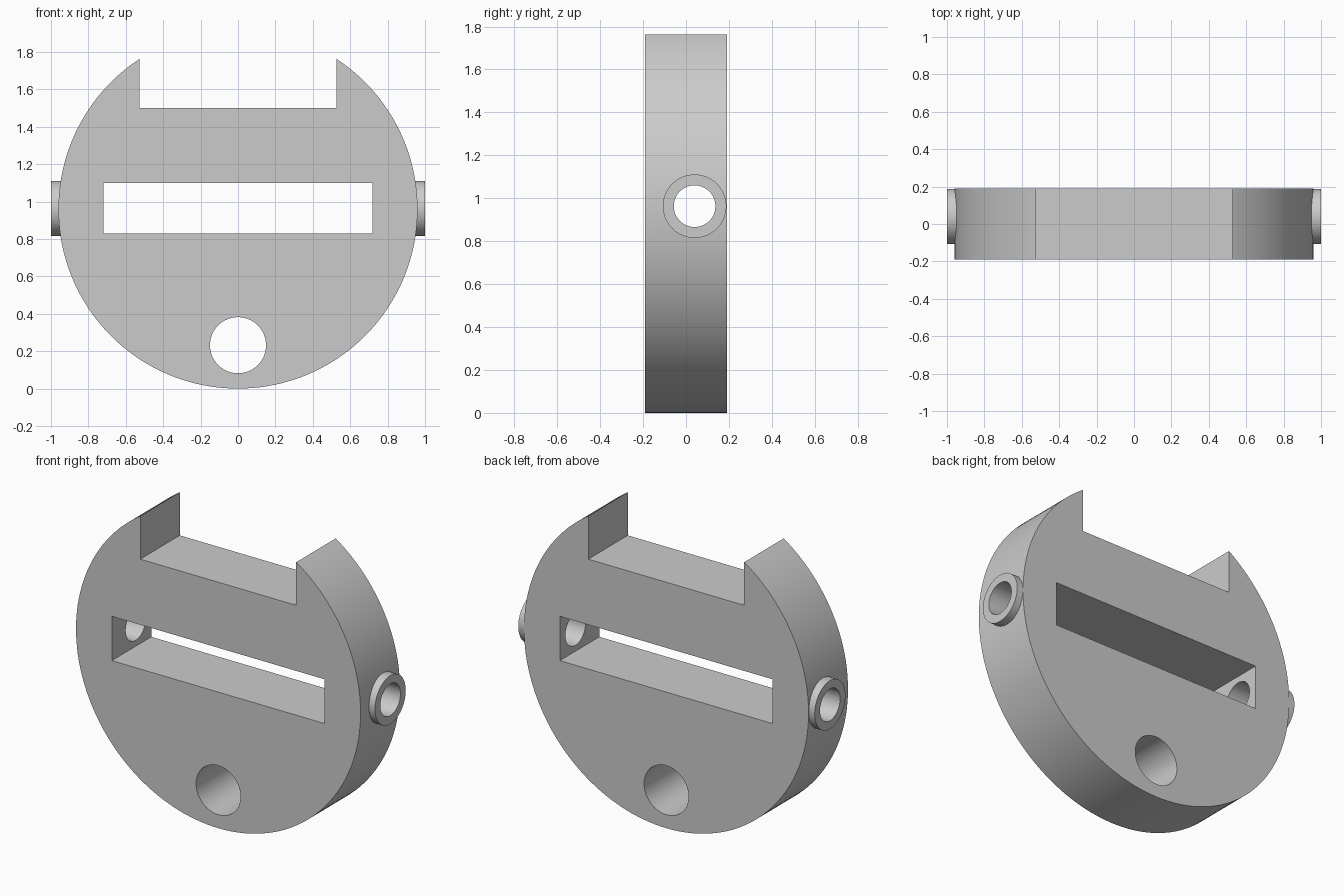
import bpy
from math import radians

cube = bpy.data.objects.get("Cube")
if cube:
    bpy.data.objects.remove(cube, do_unlink=True)

grey = bpy.data.materials.new("plain_grey")
grey.use_nodes = True
colour = (0.6, 0.6, 0.6, 1)
grey.diffuse_color = colour
grey.node_tree.nodes["Principled BSDF"].inputs["Base Color"].default_value = colour

DEPTH = 0.38      # body thickness along y
RADIUS = 0.96     # body radius, also its centre height
PIVOT_Y = 0.04    # side bosses sit slightly behind the middle


def cylinder(name, radius, length, location, axis, sides=128):
    bpy.ops.mesh.primitive_cylinder_add(vertices=sides, radius=radius, depth=length, location=location)
    obj = bpy.context.object
    obj.name = name
    obj.rotation_euler = (radians(90), 0, 0) if axis == "y" else (0, radians(90), 0)
    bpy.ops.object.transform_apply(location=True, rotation=True, scale=True)
    obj.data.materials.append(grey)
    return obj


def box(name, width, z_low, z_high):
    bpy.ops.mesh.primitive_cube_add(size=1, location=(0, 0, (z_low + z_high) / 2))
    obj = bpy.context.object
    obj.name = name
    obj.scale = (width, 1, z_high - z_low)
    bpy.ops.object.transform_apply(location=True, rotation=True, scale=True)
    obj.data.materials.append(grey)
    return obj


def combine(target, tool, operation):
    bpy.ops.object.select_all(action="DESELECT")
    bpy.context.view_layer.objects.active = target
    target.select_set(True)
    mod = target.modifiers.new(tool.name, "BOOLEAN")
    mod.operation = operation
    mod.solver = "EXACT"
    mod.object = tool
    bpy.ops.object.modifier_apply(modifier=mod.name)
    bpy.data.objects.remove(tool, do_unlink=True)


# Round body
body = cylinder("disc_body", RADIUS, DEPTH, (0, 0, RADIUS), "y", 160)

# Side bosses
for side, name in ((1, "left_boss"), (-1, "right_boss")):
    boss = cylinder(name, 0.148, 0.2, (side * 0.9, PIVOT_Y, RADIUS + 0.003), "x", 64)
    combine(body, boss, "UNION")

# Top notch, middle slot, lower hole and cross bore
combine(body, box("notch_cutter", 1.052, 1.5, 2.2), "DIFFERENCE")
combine(body, box("slot_cutter", 1.436, 0.83, 1.1), "DIFFERENCE")
combine(body, cylinder("hole_cutter", 0.15, 1, (0, 0, 0.232), "y", 64), "DIFFERENCE")
combine(body, cylinder("bore_cutter", 0.097, 3, (0, PIVOT_Y, RADIUS + 0.003), "x", 64), "DIFFERENCE")

# Smooth curved walls with crisp edges
bpy.ops.object.select_all(action="DESELECT")
body.select_set(True)
bpy.context.view_layer.objects.active = body
bpy.ops.object.shade_smooth_by_angle(angle=radians(30))
